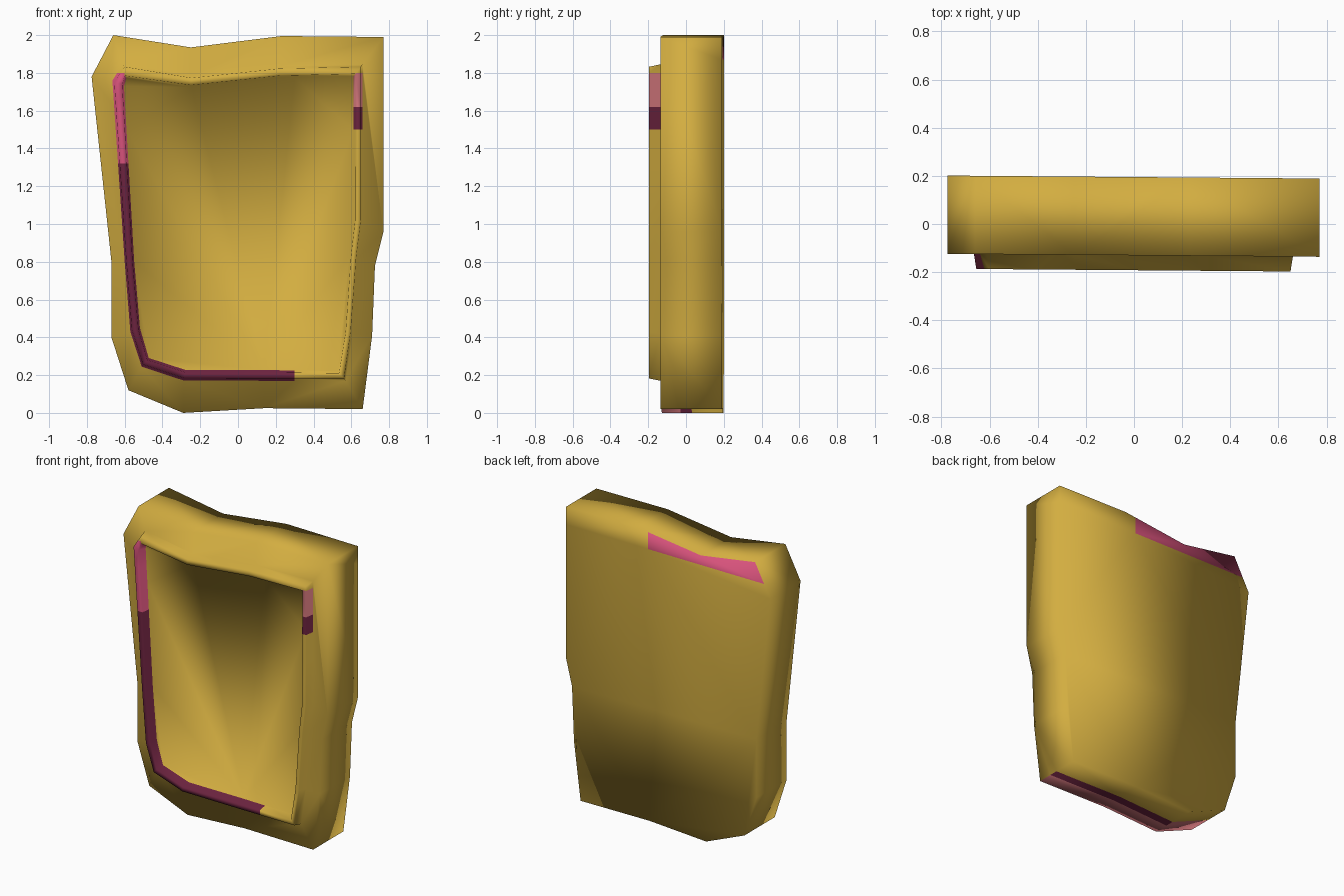
import bpy, bmesh

if "Cube" in bpy.data.objects:
    bpy.data.objects.remove(bpy.data.objects["Cube"])

# Colours
def mat(name, c):
    m = bpy.data.materials.new(name)
    m.diffuse_color = (*c, 1)
    m.use_nodes = True
    m.node_tree.nodes["Principled BSDF"].inputs["Base Color"].default_value = m.diffuse_color
    return m

mats = [mat("gold", (0.65, 0.42, 0.052)), mat("pink", (0.68, 0.085, 0.20)),
        mat("maroon", (0.15, 0.017, 0.05)), mat("salmon", (0.68, 0.19, 0.21))]
GOLD, PINK, MAROON, SALMON = range(4)

# Matching outlines in (x, z): slab edge, raised rim outside, raised rim inside
slab = [(-.66, 2), (-.25, 1.935), (.23, 1.995), (.77, 1.99), (.77, .96), (.725, .78), (.71, .41),
        (.66, .02), (.14, .025), (-.29, 0), (-.58, .12), (-.67, .4), (-.67, .8), (-.775, 1.78)]
rim_out = [(-.61, 1.845), (-.25, 1.785), (.22, 1.835), (.66, 1.845), (.66, 1.02), (.635, .82), (.605, .42),
           (.57, .17), (.14, .17), (-.29, .172), (-.51, .245), (-.57, .43), (-.6, .8), (-.665, 1.76)]
rim_in = [(-.6, 1.785), (-.25, 1.735), (.22, 1.785), (.622, 1.795), (.62, 1.02), (.598, .83), (.57, .43),
          (.535, .21), (.14, .215), (-.28, .215), (-.48, .28), (-.527, .44), (-.558, .8), (-.613, 1.74)]

bm = bmesh.new()
part = bm.faces.layers.int.new("part")
BACK, SIDE, FRAME, RIM, FLOOR = range(5)

def loop(pts, y, k=1.0):
    # k shrinks the outline slightly about its middle for tapered walls
    return [bm.verts.new((x * k, y, 1 + (z - 1) * k)) for x, z in pts]

def bridge(a, b, pid):
    n = len(a)
    for i in range(n):
        f = bm.faces.new((a[i], a[(i + 1) % n], b[(i + 1) % n], b[i]))
        f[part] = pid

# Slab, frame face, raised rim and shallow recess
back, edge = loop(slab, .195), loop(slab, -.13)
base, top = loop(rim_out, -.13), loop(rim_out, -.192, .985)
inner, floor = loop(rim_in, -.192), loop(rim_in, -.135, .985)
for a, b, pid in ((back, edge, SIDE), (edge, base, FRAME), (base, top, RIM),
                  (top, inner, RIM), (inner, floor, RIM)):
    bridge(a, b, pid)
bm.faces.new(back)[part] = BACK
bm.faces.new(floor)[part] = FLOOR
bmesh.ops.recalc_face_normals(bm, faces=bm.faces[:])

def is_bottom(f):
    return f[part] == SIDE and f.calc_center_median().z < .05

# Cut faces along the edges of the coloured patches
def cut(test, co, no):
    fs = [f for f in bm.faces if test(f)]
    es = list({e for f in fs for e in f.edges})
    vs = list({v for f in fs for v in f.verts})
    bmesh.ops.bisect_plane(bm, geom=vs + es + fs, plane_co=co, plane_no=no)

def is_rim(f):
    return f[part] == RIM

for z in (1.32, 1.5, 1.62, 1.8):
    cut(is_rim, (0, 0, z), (0, 0, 1))
cut(is_rim, (.3, 0, 0), (1, 0, 0))
cut(lambda f: f[part] == BACK, (0, 0, 1.87), (0, 0, 1))
cut(lambda f: f[part] == BACK and f.calc_center_median().z > 1.87, (.15, 0, 0), (1, 0, 0))
for y in (-.03, .03):
    cut(is_bottom, (0, y, 0), (0, 1, 0))

# Colour the patches by part and position
for f in bm.faces:
    c = f.calc_center_median()
    f.smooth = True
    m = GOLD
    if f[part] == RIM and c.z < 1.8:
        if c.x < -.48:
            m = PINK if c.z > 1.32 else MAROON
        elif c.z < .3 and c.x < .3:
            m = MAROON
        elif c.x > .55 and c.z > 1.5:
            m = SALMON if c.z > 1.62 else MAROON
    elif f[part] == BACK and c.z > 1.87 and c.x < .15:
        m = PINK
    elif is_bottom(f):
        m = SALMON if c.y < -.03 else MAROON if c.y < .03 else GOLD
    f.material_index = m

# Slight twist of the whole slab around the vertical
for v in bm.verts:
    v.co.y -= .008 * v.co.x

me = bpy.data.meshes.new("framed_slab")
bm.to_mesh(me)
bm.free()
for m in mats:
    me.materials.append(m)
bpy.context.collection.objects.link(bpy.data.objects.new("framed_slab", me))
